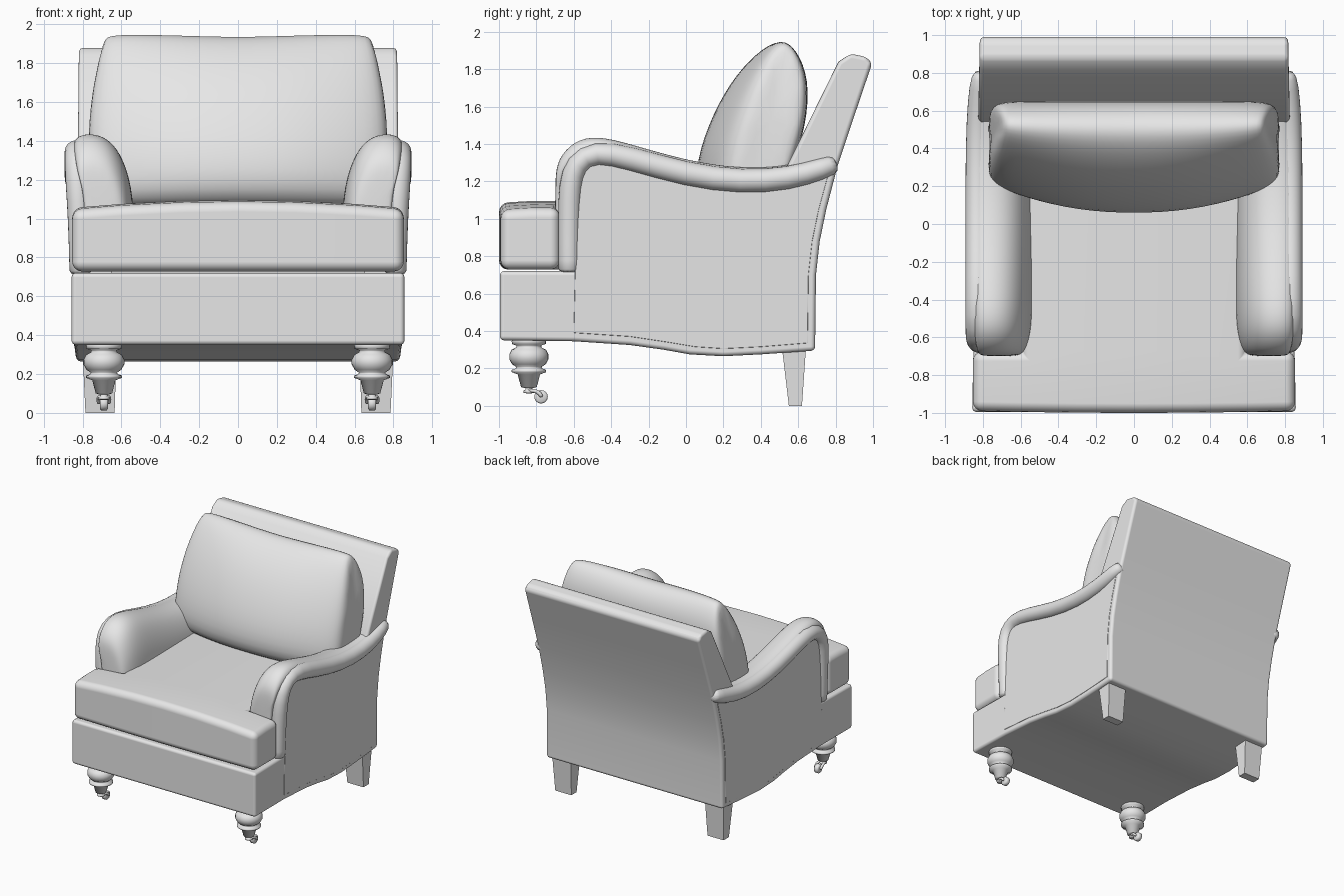
import bpy, bmesh, math
from mathutils import Vector

if "Cube" in bpy.data.objects:
    bpy.data.objects.remove(bpy.data.objects["Cube"])

grey = bpy.data.materials.new("plain grey")
grey.diffuse_color = (0.8, 0.8, 0.8, 1)
grey.use_nodes = True
grey.node_tree.nodes["Principled BSDF"].inputs["Base Color"].default_value = grey.diffuse_color


def finish(name, bm, mirror=False, bevel=0, sub=0, smooth=True):
    bmesh.ops.recalc_face_normals(bm, faces=bm.faces[:])
    me = bpy.data.meshes.new(name)
    bm.to_mesh(me)
    bm.free()
    me.materials.append(grey)
    for p in me.polygons:
        p.use_smooth = smooth
    ob = bpy.data.objects.new(name, me)
    bpy.context.collection.objects.link(ob)
    if bevel:
        m = ob.modifiers.new("bevel", 'BEVEL')
        m.width, m.segments, m.limit_method = bevel, 4, 'ANGLE'
        m.angle_limit = math.radians(35)
        m.harden_normals = smooth
    if sub:
        m = ob.modifiers.new("subsurf", 'SUBSURF')
        m.levels = m.render_levels = sub
    if mirror:
        ob.modifiers.new("mirror", 'MIRROR')
    return ob


def loft(name, rings, **kw):
    """Skin closed rings of equal length and cap both ends."""
    bm = bmesh.new()
    vs = [[bm.verts.new(p) for p in r] for r in rings]
    n = len(vs[0])
    for a, b in zip(vs, vs[1:]):
        for i in range(n):
            j = (i + 1) % n
            bm.faces.new((a[i], a[j], b[j], b[i]))
    bm.faces.new(vs[0])
    bm.faces.new(vs[-1])
    return finish(name, bm, **kw)


def tube(name, path, sides=12, sub=1, **kw):
    """Round tube along (x, y, z, radius) points lying near a yz plane."""
    pts = [Vector(p[:3]) for p in path]
    rings = []
    for i, p in enumerate(pts):
        t = (pts[min(i + 1, len(pts) - 1)] - pts[max(i - 1, 0)]).normalized()
        n = t.cross(Vector((1, 0, 0))).normalized()
        u = t.cross(n)
        rings.append([p + path[i][3] * (math.cos(a) * n + math.sin(a) * u)
                      for a in (2 * math.pi * k / sides for k in range(sides))])
    return loft(name, rings, sub=sub, **kw)


def lathe(name, profile, x, y, sides=24, **kw):
    rings = [[(x + r * math.cos(2 * math.pi * k / sides),
               y + r * math.sin(2 * math.pi * k / sides), z) for k in range(sides)]
             for r, z in profile]
    return loft(name, rings, **kw)


def half_width(y):
    return 0.857 - 0.035 * (y + 1) / 1.7


# frame: front rail, underside and raked back in one side profile
frame = [(-0.995, 0.35), (-0.6, 0.345), (-0.3, 0.325), (-0.12, 0.3), (0.02, 0.275),
         (0.2, 0.265), (0.4, 0.275), (0.69, 0.295), (0.695, 0.7), (0.715, 0.88),
         (0.75, 1.05), (0.81, 1.28), (0.9, 1.55), (0.995, 1.83), (0.965, 1.865),
         (0.88, 1.882), (0.815, 1.84), (0.5, 1.2), (0.42, 0.72), (-0.995, 0.72)]
loft("frame_and_back", [[(s * half_width(y), y, z) for y, z in frame] for s in (-1, 1)],
     bevel=0.035)

# outer side panels under the arms
side = [(-0.6, 0.39), (-0.3, 0.37), (-0.1, 0.34), (0.05, 0.315), (0.2, 0.305),
        (0.4, 0.315), (0.65, 0.335), (0.655, 0.7), (0.675, 0.88), (0.71, 1.05),
        (0.77, 1.27), (0.55, 1.21), (0.3, 1.19), (0, 1.23), (-0.3, 1.32),
        (-0.48, 1.36), (-0.58, 1.27)]
loft("side_panel", [[(w, y, z) for y, z in side] for w in (0.65,)] +
     [[(half_width(y) + 0.003, y, z) for y, z in side]], mirror=True, bevel=0.003)

# padded inner arms
section = [(0.53, 0), (0.535, 0.45), (0.565, 0.7), (0.62, 0.89), (0.69, 0.985),
           (0.77, 1.01), (0.84, 0.98), (0.86, 0.87), (0.80, 0.65), (0.80, 0)]
stations = [(-0.70, 1.22, 0.6), (-0.685, 1.32, 0.8), (-0.6, 1.415, 0.95),
            (-0.48, 1.445, 1), (-0.3, 1.4, 1), (0, 1.31, 1), (0.3, 1.265, 1),
            (0.55, 1.28, 0.95), (0.76, 1.34, 0.8)]
loft("arm_pad", [[(0.74 + (x - 0.74) * k, y, 0.8 + (t - 0.8) * f) for x, f in section]
                 for y, t, k in stations], mirror=True, sub=2)

# rolled outer edge of the arms
tube("arm_roll", [(0.81, -0.625, 0.71, 0.06), (0.81, -0.625, 0.74, 0.06),
                  (0.815, -0.625, 1.0, 0.062), (0.826, -0.62, 1.18, 0.064),
                  (0.828, -0.59, 1.295, 0.067), (0.828, -0.49, 1.362, 0.067),
                  (0.828, -0.3, 1.325, 0.067), (0.828, 0, 1.235, 0.067),
                  (0.828, 0.3, 1.195, 0.067), (0.825, 0.55, 1.213, 0.065),
                  (0.815, 0.74, 1.27, 0.06), (0.8, 0.81, 1.3, 0.05)], mirror=True)

# T-shaped seat cushion with a crowned top
bm = bmesh.new()
xs = [-0.853, -0.6, -0.3, 0, 0.3, 0.6, 0.853]
ys = [-0.99, -0.83, -0.675, 0, 0.5]
grid = {}


def vert(i, j):
    if (i, j) not in grid:
        bow = 0.01 * (1 - (xs[i] / 0.853) ** 2) if j == 0 else 0
        grid[i, j] = bm.verts.new((xs[i], ys[j] - bow, 0.728))
    return grid[i, j]


for j in range(4):
    for i in (range(6) if j < 2 else range(1, 5)):
        bm.faces.new((vert(i, j), vert(i + 1, j), vert(i + 1, j + 1), vert(i, j + 1)))
ext = bmesh.ops.extrude_face_region(bm, geom=bm.faces[:])
for v in ext["geom"]:
    if isinstance(v, bmesh.types.BMVert):
        v.co.z = 1.045 + 0.04 * (1 - (v.co.x / 0.853) ** 2) + (0.01 if v.co.y > -0.9 else 0)
finish("seat_cushion", bm, bevel=0.05)

# plump back cushion, bowed at the front
outline = [(0.08, 1.04), (0.035, 1.25), (0.11, 1.5), (0.23, 1.73), (0.37, 1.885),
           (0.49, 1.955), (0.59, 1.90), (0.66, 1.75), (0.645, 1.5), (0.56, 1.25), (0.48, 1.04)]


def cushion_ring(x, front, back, squash):
    ring = []
    for y, z in outline:
        mid = 0.42 + 0.15 * (z - 1.05)
        y = mid + (y - mid) * (front if y < mid else back)
        w = x * (1 - 0.1 * max(0, (z - 1.4) / 0.53) ** 2)
        lift = 0.015 * abs(x) / 0.7 if z > 1.8 else 0
        ring.append((w, y, 1.45 + (z + lift - 1.45) * squash))
    return ring


half = [(0.3, 0.96, 1, 1), (0.58, 0.78, 1, 1), (0.74, 0.62, 0.97, 0.985), (0.785, 0.42, 0.7, 0.93)]
loft("back_cushion", [cushion_ring(-x, *k) for x, *k in reversed(half)] +
     [cushion_ring(0, 1, 1, 0.995)] + [cushion_ring(x, *k) for x, *k in half], sub=2)

# tapered square back legs
loft("back_leg", [[(x0, y0, z), (x1, y0, z), (x1, y1, z), (x0, y1, z)]
                  for x0, x1, y0, y1, z in ((0.635, 0.785, 0.55, 0.62, 0),
                                            (0.625, 0.8, 0.512, 0.642, 0.32))],
     mirror=True, smooth=False)

# turned front legs
LX, LY = 0.69, -0.84
lathe("front_leg", [(0.085, 0.37), (0.092, 0.345), (0.09, 0.33), (0.066, 0.322), (0.068, 0.312),
                    (0.092, 0.3), (0.105, 0.275), (0.105, 0.25), (0.09, 0.222), (0.068, 0.208),
                    (0.07, 0.2), (0.092, 0.192), (0.092, 0.18), (0.06, 0.168), (0.042, 0.1),
                    (0.025, 0.095)], LX, LY, mirror=True)

# casters: stem, bent fork and wheel
lathe("caster_stem", [(0.018, 0.11), (0.018, 0.085), (0.03, 0.082), (0.03, 0.07), (0.01, 0.066)],
      LX, LY, sides=12, mirror=True)
for off in (-0.027, 0.027):
    tube("caster_fork", [(LX + off * 0.5, -0.85, 0.08, 0.011), (LX + off, -0.81, 0.083, 0.012),
                         (LX + off, -0.785, 0.07, 0.012), (LX + off, -0.768, 0.045, 0.012)],
         sides=8, mirror=True)
loft("caster_wheel", [[(LX + dx, -0.775 + r * math.cos(a), 0.048 + r * math.sin(a))
                       for a in (2 * math.pi * k / 16 for k in range(16))]
                      for dx, r in ((-0.02, 0.028), (-0.014, 0.036), (0.014, 0.036), (0.02, 0.028))],
     mirror=True)
